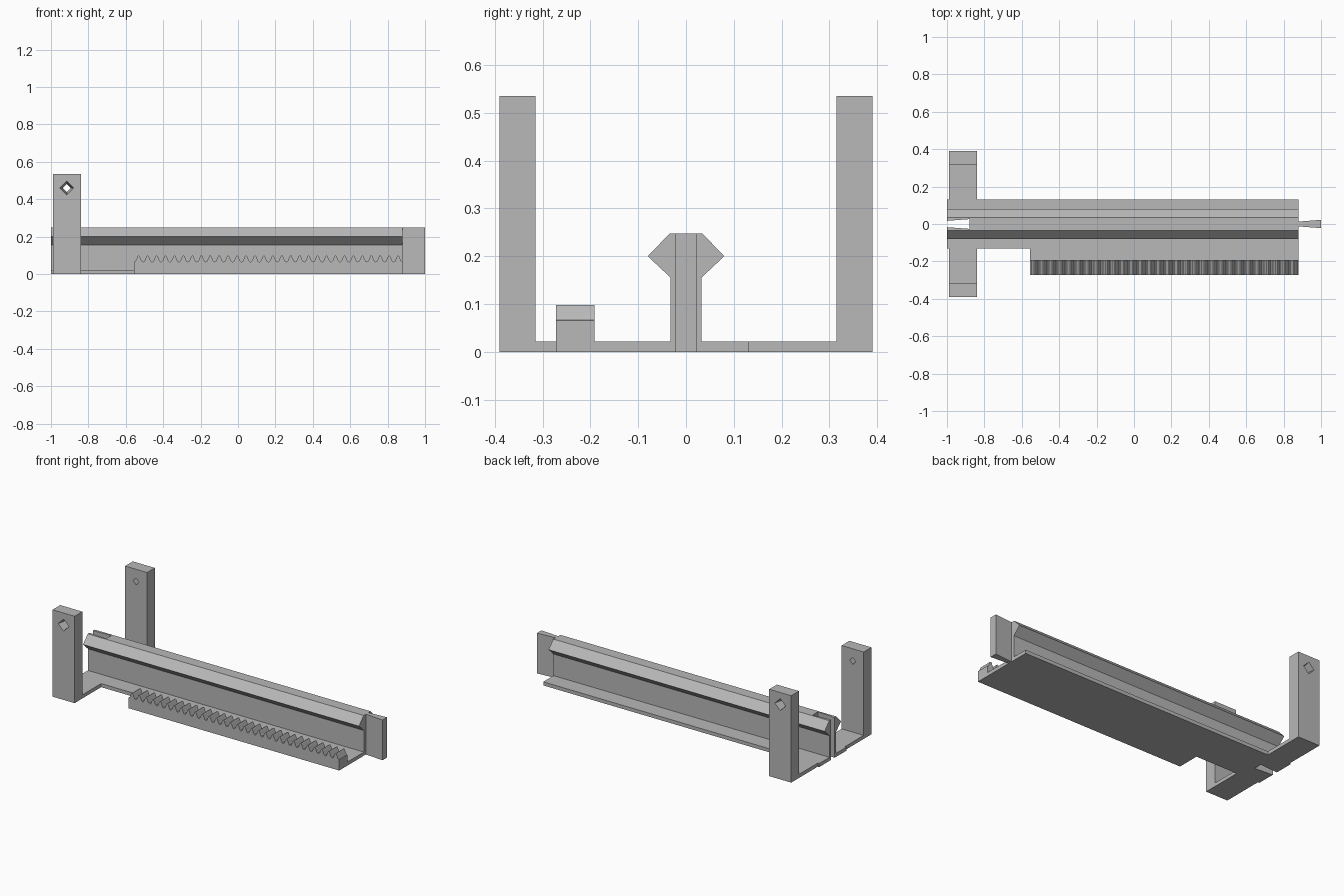
import bpy, bmesh
from math import radians
from mathutils import Matrix, Vector

if "Cube" in bpy.data.objects:
    bpy.data.objects.remove(bpy.data.objects["Cube"])

GREY = (0.48, 0.48, 0.48, 1)
mat = bpy.data.materials.new("plain grey")
mat.use_nodes = True
mat.diffuse_color = GREY
mat.node_tree.nodes["Principled BSDF"].inputs["Base Color"].default_value = GREY


def finish(name, bm):
    bmesh.ops.recalc_face_normals(bm, faces=bm.faces)
    mesh = bpy.data.meshes.new(name)
    bm.to_mesh(mesh)
    bm.free()
    mesh.materials.append(mat)
    obj = bpy.data.objects.new(name, mesh)
    bpy.context.collection.objects.link(obj)
    return obj


def extrude(name, profile, axis, start, end):
    """Extrude a closed 2D outline along x, y or z."""
    place = {"x": lambda a, b: (start, a, b),
             "y": lambda a, b: (a, start, b),
             "z": lambda a, b: (a, b, start)}[axis]
    bm = bmesh.new()
    face = bm.faces.new([bm.verts.new(place(a, b)) for a, b in profile])
    geom = bmesh.ops.extrude_face_region(bm, geom=[face])["geom"]
    shift = Vector([(end - start) * (axis == k) for k in "xyz"])
    moved = [v for v in geom if isinstance(v, bmesh.types.BMVert)]
    bmesh.ops.translate(bm, verts=moved, vec=shift)
    return finish(name, bm)


def cut(obj, cutter):
    """Subtract the cutter, bake the result and remove the cutter."""
    cutter.hide_render = True
    mod = obj.modifiers.new("cut", "BOOLEAN")
    mod.operation, mod.solver, mod.object = "DIFFERENCE", "EXACT", cutter
    bpy.context.view_layer.update()
    graph = bpy.context.evaluated_depsgraph_get()
    baked = bpy.data.meshes.new_from_object(obj.evaluated_get(graph))
    obj.modifiers.clear()
    obj.data = baked
    bpy.data.objects.remove(cutter)


LEFT, RIGHT = -1.0, 0.88          # ends of the rail
ARM_IN, ARM_OUT = -0.84, -0.99    # cross arm along x
SIDE, ARM_Y = 0.132, 0.39
RACK_X, RACK_Y = -0.555, -0.272
PLATE, TOP = 0.022, 0.248
SLOT_END = -0.88

# Flat base with cross arms, rack ledge and dovetail notch
base_outline = [
    (LEFT, -SIDE), (ARM_OUT, -SIDE), (ARM_OUT, -ARM_Y), (ARM_IN, -ARM_Y),
    (ARM_IN, -SIDE), (RACK_X, -SIDE), (RACK_X, RACK_Y), (RIGHT, RACK_Y),
    (RIGHT, SIDE), (ARM_IN, SIDE), (ARM_IN, ARM_Y), (ARM_OUT, ARM_Y),
    (ARM_OUT, SIDE), (LEFT, SIDE), (LEFT, 0.017), (SLOT_END, 0.026),
    (SLOT_END, -0.026), (LEFT, -0.017)]
extrude("base_plate", base_outline, "z", 0, PLATE)

# Rail with a diamond-sided head, slotted at one end
half = [(0.032, PLATE), (0.032, 0.155), (0.08, 0.2), (0.034, TOP)]
rail = extrude("rail", half + [(-y, z) for y, z in reversed(half)], "x", LEFT, RIGHT)
slot = [(LEFT - 0.12, -0.008), (SLOT_END, -0.026), (SLOT_END, 0.026), (LEFT - 0.12, 0.008)]
cut(rail, extrude("slot_cutter", slot, "z", -0.1, 0.4))

# Dovetail tongue at the other end
tongue = [(RIGHT, -0.013), (1, -0.022), (1, 0.022), (RIGHT, 0.013)]
extrude("tongue", tongue, "z", 0, TOP)

# Toothed rack
TEETH = 30
pitch = (RIGHT - RACK_X) / TEETH
tooth = [(0, 0.065), (0.12, 0.067), (0.2, 0.074), (0.37, 0.094),
         (0.44, 0.098), (0.56, 0.098), (0.63, 0.094), (0.8, 0.074), (0.88, 0.067)]
rack = [(RACK_X + (i + f) * pitch, z) for i in range(TEETH) for f, z in tooth]
rack += [(RIGHT, 0.065), (RIGHT, PLATE), (RACK_X, PLATE)]
extrude("rack", rack, "y", RACK_Y, -0.192)

# Posts with square holes that narrow towards the inside
for name, side in (("front_post", -1), ("back_post", 1)):
    corners = [(ARM_OUT, PLATE), (ARM_IN, PLATE), (ARM_IN, 0.535), (ARM_OUT, 0.535)]
    post = extrude(name, corners, "y", side * 0.315, side * ARM_Y)
    bm = bmesh.new()
    bmesh.ops.create_cone(
        bm, cap_ends=True, segments=4, radius1=0.018, radius2=0.04, depth=0.105,
        matrix=Matrix.Translation((-0.915, side * 0.3525, 0.46))
        @ Matrix.Rotation(radians(-90 * side), 4, "X"))
    cut(post, finish("hole_cutter", bm))
